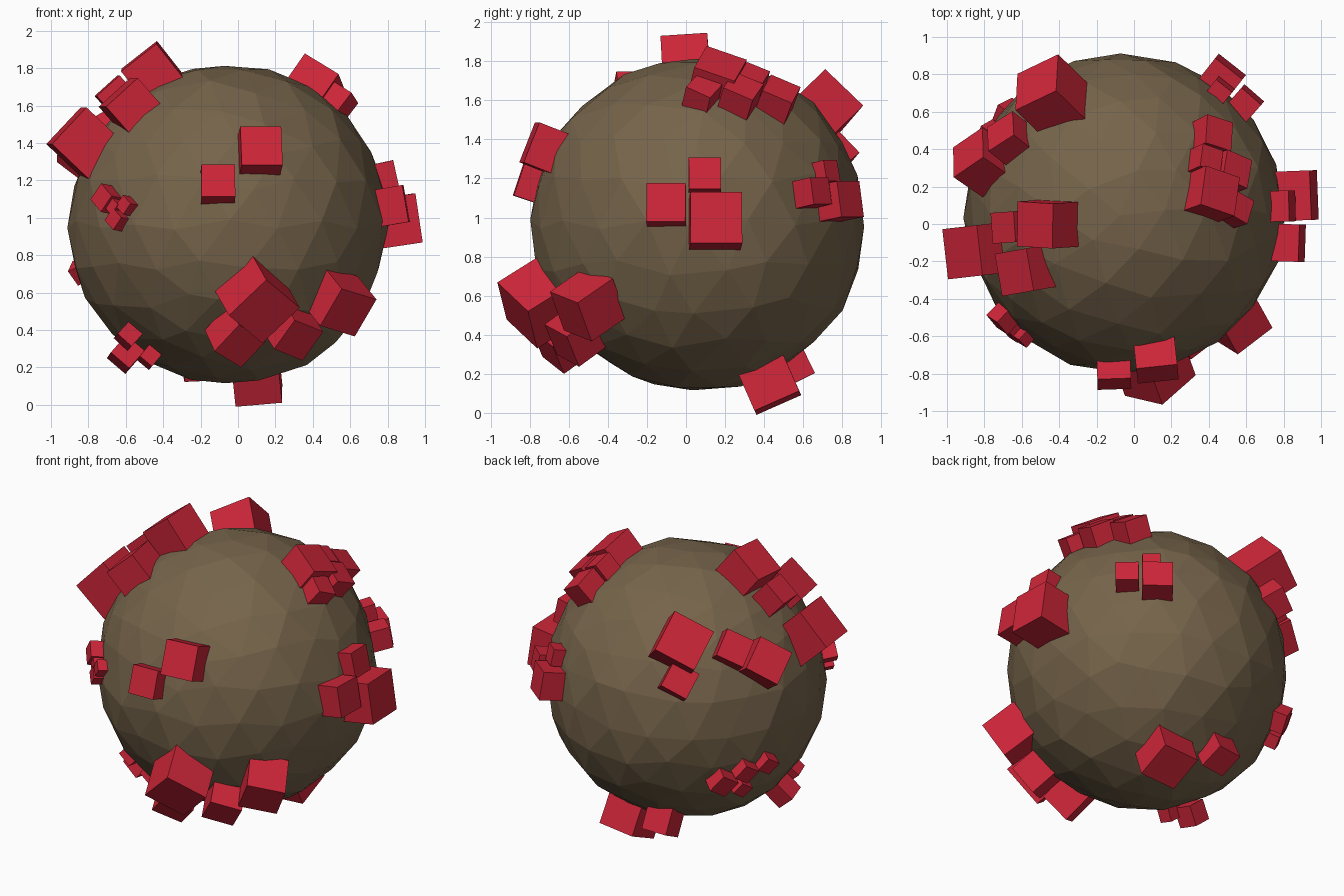
import bpy, bmesh, random
from math import radians, sin, cos
from mathutils import Matrix, Vector

random.seed(4)
cube = bpy.data.objects.get("Cube")
if cube:
    bpy.data.objects.remove(cube, do_unlink=True)

CENTRE = Vector((-0.05, 0.06, 0.965))
RADIUS = 0.86


def make_material(name, colour):
    mat = bpy.data.materials.new(name)
    mat.use_nodes = True
    mat.diffuse_color = colour
    mat.node_tree.nodes["Principled BSDF"].inputs["Base Color"].default_value = colour
    return mat


def add_object(name, bm, mat):
    mesh = bpy.data.meshes.new(name)
    bm.to_mesh(mesh)
    bm.free()
    mesh.materials.append(mat)
    obj = bpy.data.objects.new(name, mesh)
    bpy.context.collection.objects.link(obj)
    return obj


def outward(lon, lat):
    lon, lat = radians(lon), radians(lat)
    return Vector((cos(lat) * cos(lon), cos(lat) * sin(lon), sin(lat)))


def add_cluster(name, lon, lat, blocks):
    """Blocks are (x, y, z, size, roll), all leaning along the cluster's direction."""
    bm = bmesh.new()
    shared = outward(lon, lat)
    for x, y, z, size, roll in blocks:
        place = Vector((x, y, z))
        normal = (shared * 3 + (place - CENTRE).normalized()).normalized()
        east = Vector((0, 0, 1)).cross(normal).normalized()
        north = normal.cross(east)
        turn = Matrix((east, north, normal)).transposed().to_4x4()
        matrix = Matrix.Translation(place) @ turn @ Matrix.Rotation(radians(roll), 4, "Z")
        bmesh.ops.create_cube(bm, size=size, matrix=matrix)
    return add_object(name, bm, red)


brown = make_material("earth brown", (0.18, 0.127, 0.069, 1))
red = make_material("block red", (0.61, 0.019, 0.04, 1))

# Faceted, slightly uneven ball
bm = bmesh.new()
bmesh.ops.create_icosphere(bm, subdivisions=3, radius=RADIUS)
for v in bm.verts:
    shift = Vector([random.uniform(-1, 1) for _ in range(3)]) * 0.035
    v.co = (v.co + shift).normalized() * RADIUS * random.uniform(0.985, 1.005)
bmesh.ops.translate(bm, verts=bm.verts, vec=CENTRE)
add_object("rock_ball", bm, brown)

# Blocks on the front
add_cluster("front_blocks", -86, 20, [
    (0.115, -0.70, 1.345, 0.22, 0),
    (-0.108, -0.77, 1.17, 0.18, 0),
])
add_cluster("lower_front_blocks", -67, -32, [
    (0.10, -0.75, 0.57, 0.28, -38),
    (0.54, -0.50, 0.555, 0.24, -16),
    (0.29, -0.56, 0.40, 0.20, -22),
    (-0.015, -0.63, 0.37, 0.20, -32),
])

# Blocks on the +x side
add_cluster("left_side_blocks", 1, 11, [
    (0.832, 0.15, 0.98, 0.265, 0),
    (0.765, 0.095, 1.21, 0.165, 0),
    (0.80, -0.10, 1.06, 0.20, 0),
])
add_cluster("left_shoulder_blocks", 22, 52, [
    (0.40, 0.155, 1.70, 0.22, -33),
    (0.53, 0.08, 1.62, 0.14, -40),
    (0.505, 0.275, 1.61, 0.165, -38),
    (0.41, 0.465, 1.595, 0.165, -38),
    (0.38, 0.335, 1.69, 0.13, -38),
])
add_cluster("left_back_blocks", 51, 10, [
    (0.46, 0.77, 1.08, 0.185, 0),
    (0.455, 0.705, 1.23, 0.11, 0),
    (0.59, 0.64, 1.125, 0.14, 0),
])

# Blocks on the -x side
add_cluster("right_shoulder_blocks", 183, 48, [
    (-0.455, 0.0, 1.77, 0.24, -6),
    (-0.565, -0.245, 1.585, 0.23, 0),
    (-0.645, -0.015, 1.645, 0.165, 0),
    (-0.82, -0.14, 1.40, 0.27, 0),
])
add_cluster("right_back_blocks", 140, 33, [
    (-0.44, 0.68, 1.53, 0.27, -33),
    (-0.655, 0.45, 1.46, 0.18, -32),
    (-0.81, 0.33, 1.37, 0.22, -36),
    (-0.46, 0.74, 1.31, 0.175, -33),
])
add_cluster("right_front_small_blocks", -132, 8, [
    (-0.695, -0.50, 1.10, 0.11, -38),
    (-0.59, -0.60, 1.065, 0.075, -38),
    (-0.64, -0.565, 0.99, 0.085, -38),
    (-0.655, -0.55, 1.06, 0.07, -38),
])
add_cluster("right_lower_small_blocks", 205, -45, [
    (-0.585, -0.28, 0.37, 0.10, 20),
    (-0.60, -0.17, 0.27, 0.13, 20),
    (-0.475, -0.24, 0.255, 0.085, 20),
])
add_cluster("right_back_small_blocks", 146, -22, [
    (-0.66, 0.57, 0.64, 0.13, -35),
    (-0.76, 0.47, 0.70, 0.11, -35),
    (-0.83, 0.34, 0.72, 0.10, -35),
    (-0.72, 0.45, 0.57, 0.09, -35),
])

# Blocks underneath
add_cluster("underside_blocks", 80, -66, [
    (0.10, 0.42, 0.165, 0.25, -12),
    (-0.21, 0.54, 0.24, 0.17, -6),
])
